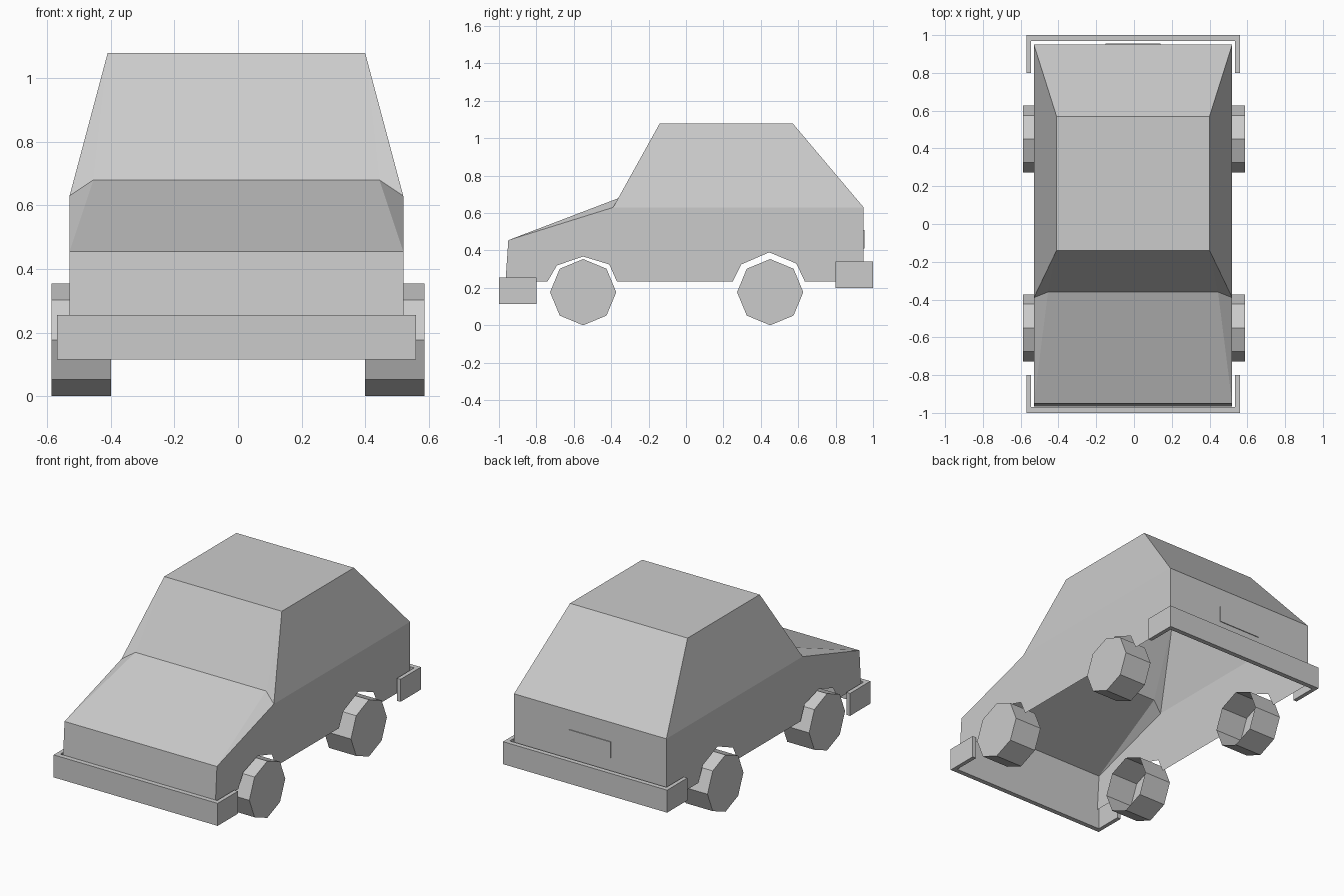
import bpy, bmesh, math
from mathutils import Matrix

cube = bpy.data.objects.get("Cube")
if cube:
    bpy.data.objects.remove(cube, do_unlink=True)

grey = bpy.data.materials.new("plain grey")
grey.use_nodes = True
COLOUR = (0.6, 0.6, 0.6, 1)
grey.diffuse_color = COLOUR
grey.node_tree.nodes["Principled BSDF"].inputs["Base Color"].default_value = COLOUR

MID = -0.005    # body centre line
HALF = 0.525    # half width of the body


def finish(name, bm, recalc=True):
    bmesh.ops.remove_doubles(bm, verts=bm.verts, dist=0.0005)
    if recalc:
        bmesh.ops.recalc_face_normals(bm, faces=bm.faces)
    mesh = bpy.data.meshes.new(name)
    bm.to_mesh(mesh)
    bm.free()
    mesh.materials.append(grey)
    obj = bpy.data.objects.new(name, mesh)
    bpy.context.collection.objects.link(obj)
    return obj


def face(bm, points):
    return bm.faces.new([bm.verts.new((MID + x, y, z)) for x, y, z in points])


def across(bm, a, b):
    """Panel spanning the car between two (half width, y, z) edges."""
    (ax, ay, az), (bx, by, bz) = a, b
    face(bm, [(-ax, ay, az), (ax, ay, az), (bx, by, bz), (-bx, by, bz)])


# Body shell, open underneath
sill = 0.235
nose_low, nose = (HALF, -0.965, sill), (HALF, -0.95, 0.455)
cowl, pillar = (0.45, -0.36, 0.68), (HALF, -0.39, 0.63)
roof_front, roof_back = (0.405, -0.14, 1.08), (0.405, 0.57, 1.08)
tail, tail_low = (HALF, 0.95, 0.63), (HALF, 0.95, sill)
front_arch = [(-0.74, sill), (-0.69, 0.32), (-0.55, 0.368), (-0.41, 0.325), (-0.37, sill)]
rear_arch = [(0.25, sill), (0.295, 0.325), (0.445, 0.39), (0.59, 0.33), (0.635, sill)]

bm = bmesh.new()
strip = [nose_low, nose, cowl, roof_front, roof_back, tail, tail_low]
for a, b in zip(strip, strip[1:]):
    across(bm, a, b)
arches = [(HALF, y, z) for y, z in front_arch + rear_arch]
side_panels = [
    [nose_low] + arches + [tail_low, tail, pillar, nose],    # lower side
    [pillar, tail, roof_back, roof_front],                   # cabin side
    [nose, pillar, cowl],                                    # bonnet edge
    [cowl, pillar, roof_front],                              # windscreen corner
]
for panel in side_panels:
    face(bm, panel)
    face(bm, [(-x, y, z) for x, y, z in reversed(panel)])
finish("body", bm)


# Wheels: eight-sided drums, closed outside and open inside
def wheel(name, side, y):
    bm = bmesh.new()
    bmesh.ops.create_cone(bm, cap_ends=True, segments=8, radius1=0.177, radius2=0.177, depth=0.187)
    bmesh.ops.recalc_face_normals(bm, faces=bm.faces)
    inner = [f for f in bm.faces if f.normal.z < -0.9]
    bmesh.ops.delete(bm, geom=inner, context="FACES_ONLY")
    spin = Matrix.Rotation(side * math.pi / 2, 4, "Y")
    bmesh.ops.transform(bm, matrix=Matrix.Translation((side * 0.4935, y, 0.177)) @ spin, verts=bm.verts)
    finish(name, bm, recalc=False)


for side, label in ((1, "left"), (-1, "right")):
    wheel("front_wheel_" + label, side, -0.55)
    wheel("rear_wheel_" + label, side, 0.45)


# Bumpers: bars wrapped around the corners
def bumper(name, end, low, high):
    outer, inner = 0.565, 0.54
    plan = [(-outer, 0.8), (-outer, 1), (outer, 1), (outer, 0.8),
            (inner, 0.8), (inner, 0.97), (-inner, 0.97), (-inner, 0.8)]
    bm = bmesh.new()
    base = face(bm, [(x, end * y, low) for x, y in plan])
    top = bmesh.ops.extrude_face_region(bm, geom=[base])["geom"]
    bmesh.ops.translate(bm, vec=(0, 0, high - low),
                        verts=[v for v in top if isinstance(v, bmesh.types.BMVert)])
    finish(name, bm)


bumper("front_bumper", -1, 0.115, 0.255)
bumper("rear_bumper", 1, 0.20, 0.34)

# Thin plate on the tail panel
bm = bmesh.new()
bmesh.ops.create_cube(bm, size=1)
bmesh.ops.transform(bm, verts=bm.verts, matrix=Matrix.Translation((MID, 0.951, 0.46))
                    @ Matrix.Diagonal((0.29, 0.008, 0.1, 1)))
finish("rear_plate", bm)
